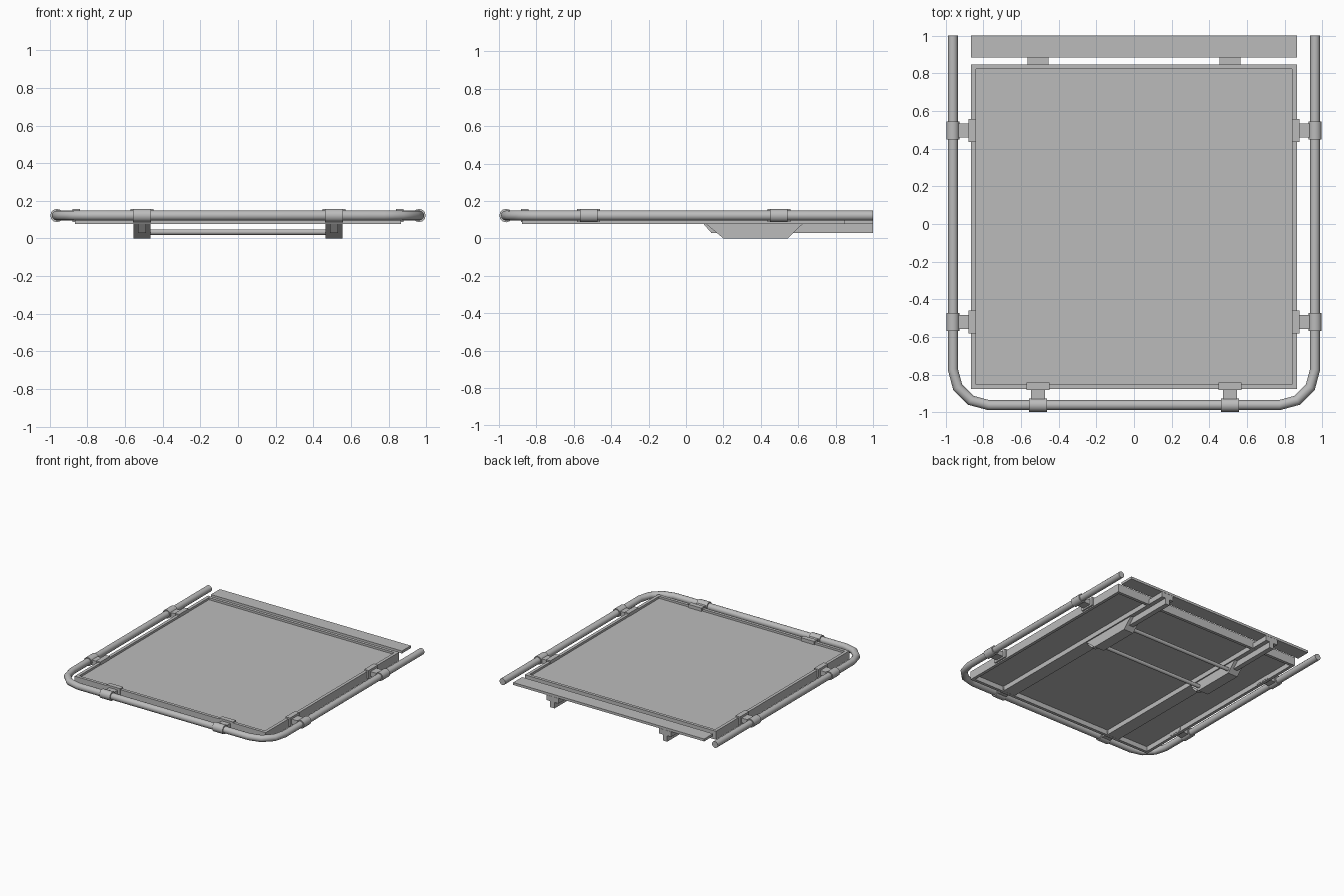
import bpy, bmesh, math
from mathutils import Vector

cube = bpy.data.objects.get("Cube")
if cube:
    bpy.data.objects.remove(cube, do_unlink=True)

metal = bpy.data.materials.new("grey_metal")
metal.use_nodes = True
grey = (0.5, 0.5, 0.5, 1)
metal.diffuse_color = grey
metal.node_tree.nodes["Principled BSDF"].inputs["Base Color"].default_value = grey


def finish(name, bm):
    bmesh.ops.recalc_face_normals(bm, faces=bm.faces[:])
    mesh = bpy.data.meshes.new(name)
    bm.to_mesh(mesh)
    bm.free()
    mesh.materials.append(metal)
    obj = bpy.data.objects.new(name, mesh)
    bpy.context.collection.objects.link(obj)
    return obj


def box(name, x, y, z):
    bm = bmesh.new()
    bmesh.ops.create_cube(bm, size=1)
    for v in bm.verts:
        v.co = [lo + (c + 0.5) * (hi - lo) for c, (lo, hi) in zip(v.co, (x, y, z))]
    return finish(name, bm)


def side_profile(name, x, points):
    """Extrude a (y, z) outline across the x range."""
    bm = bmesh.new()
    face = bm.faces.new([bm.verts.new((x[0], y, z)) for y, z in points])
    moved = bmesh.ops.extrude_face_region(bm, geom=[face])["geom"]
    verts = [g for g in moved if isinstance(g, bmesh.types.BMVert)]
    bmesh.ops.translate(bm, verts=verts, vec=(x[1] - x[0], 0, 0))
    return finish(name, bm)


def smooth(obj):
    bpy.ops.object.select_all(action="DESELECT")
    obj.select_set(True)
    bpy.context.view_layer.objects.active = obj
    bpy.ops.object.shade_smooth_by_angle(angle=math.radians(40))


def rod(name, a, b, radius):
    a, b = Vector(a), Vector(b)
    bm = bmesh.new()
    bmesh.ops.create_cone(bm, cap_ends=True, segments=12, radius1=radius,
                          radius2=radius, depth=(b - a).length)
    turn = (b - a).to_track_quat("Z", "Y")
    for v in bm.verts:
        v.co = turn @ v.co + (a + b) / 2
    smooth(finish(name, bm))


HALF, FRONT, BACK = 0.865, -0.877, 0.848
RIM, LOW, HIGH = 0.025, 0.078, 0.147
PIPE_X, PIPE_Z, BEND = 0.962, 0.122, 0.19

# Recessed deck with a raised rim
box("deck_sheet", (-HALF + RIM, HALF - RIM), (FRONT + RIM, BACK - RIM), (0.118, 0.13))
for label, y in (("front", FRONT), ("back", BACK - RIM)):
    box(label + "_rim", (-HALF, HALF), (y, y + RIM), (LOW, HIGH))
for label, x in (("right", -HALF), ("left", HALF - RIM)):
    box(label + "_rim", (x, x + RIM), (FRONT + RIM, BACK - RIM), (LOW, HIGH))

# Separate strip behind the deck
box("rear_strip", (-HALF, HALF), (0.885, 1), (0.122, 0.142))

# U-shaped guard pipe, swept along straight runs and faceted bends
path = [(-PIPE_X, 1)]
for i in range(4):
    a = math.pi + i * math.pi / 6
    path.append((-PIPE_X + BEND + BEND * math.cos(a), -PIPE_X + BEND + BEND * math.sin(a)))
path += [(-x, y) for x, y in reversed(path)]
bm = bmesh.new()
rings = []
for i, (x, y) in enumerate(path):
    here = Vector((x, y, PIPE_Z))
    before = Vector(path[max(i - 1, 0)])
    after = Vector(path[min(i + 1, len(path) - 1)])
    dirs = [d.normalized() for d in (Vector((x, y)) - before, after - Vector((x, y))) if d.length]
    along = sum(dirs, Vector((0, 0))).normalized()
    side = Vector((-along.y, along.x, 0)) / max(along.dot(dirs[0]), 0.1)
    rings.append([bm.verts.new(here + 0.0265 * (side * math.cos(t) + Vector((0, 0, math.sin(t)))))
                  for t in [k * math.tau / 12 for k in range(12)]])
for r, s in zip(rings, rings[1:]):
    for k in range(12):
        n = (k + 1) % 12
        bm.faces.new((r[k], r[n], s[n], s[k]))
bm.faces.new(rings[0])
bm.faces.new(rings[-1])
smooth(finish("guard_pipe", bm))

# Clamps holding the pipe to the deck rim
for side, s in (("left", 1), ("right", -1)):
    for label, y in (("rear", 0.497), ("front", -0.521)):
        name = f"{side}_{label}_clamp"
        box(name + "_pad", sorted((s * 0.838, s * 0.878)), (y - 0.061, y + 0.061), (0.088, 0.157))
        box(name + "_arm", sorted((s * 0.878, s * 0.945)), (y - 0.038, y + 0.038), (0.1, 0.14))
        rod(name + "_sleeve", (s * PIPE_X, y - 0.047, PIPE_Z),
            (s * PIPE_X, y + 0.047, PIPE_Z), 0.035)
    x = s * 0.51
    name = f"{side}_end_clamp"
    box(name + "_pad", (x - 0.061, x + 0.061), (-0.882, -0.843), (0.088, 0.157))
    box(name + "_arm", (x - 0.038, x + 0.038), (-0.945, -0.882), (0.1, 0.14))
    rod(name + "_sleeve", (x - 0.047, -PIPE_X, PIPE_Z), (x + 0.047, -PIPE_X, PIPE_Z), 0.036)

    # Long beam, slim rail and deep mounting bracket under the deck
    box(side + "_beam", (x - 0.055, x + 0.055), (FRONT + RIM, 1), (0.079, 0.121))
    side_profile(side + "_rail", (x - 0.02, x + 0.02),
                 [(0.092, 0.079), (0.135, 0.03), (1, 0.03), (1, 0.079)])
    side_profile(side + "_bracket", (x - 0.045, x + 0.045),
                 [(0.105, 0.079), (0.2, 0), (0.545, 0), (0.625, 0.079)])

# Cross tubes joining the brackets
for label, y in (("front", 0.205), ("rear", 0.54)):
    rod(label + "_cross_tube", (-0.47, y, 0.034), (0.47, y, 0.034), 0.015)
